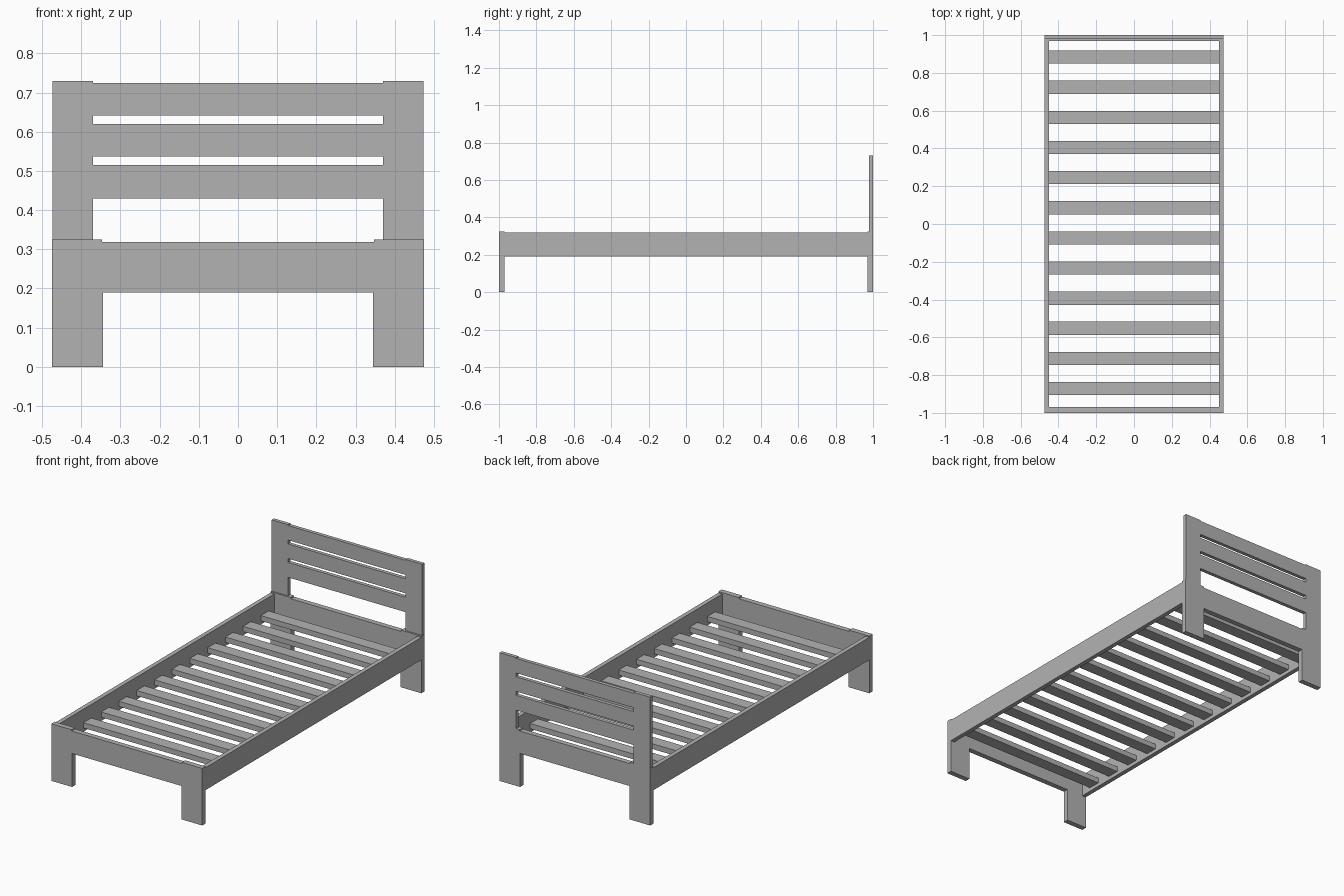
import bpy, math
from mathutils import Matrix

if "Cube" in bpy.data.objects:
    bpy.data.objects.remove(bpy.data.objects["Cube"])

mat = bpy.data.materials.new("plain grey")
mat.diffuse_color = (0.45, 0.45, 0.45, 1)
mat.use_nodes = True
mat.node_tree.nodes["Principled BSDF"].inputs["Base Color"].default_value = mat.diffuse_color


def board(name, loops, y0, y1):
    """Extrude x/z outlines (first outer, rest holes) between y0 and y1."""
    cu = bpy.data.curves.new(name + "_profile", 'CURVE')
    cu.dimensions = '2D'
    cu.fill_mode = 'BOTH'
    cu.extrude = (y1 - y0) / 2
    for pts in loops:
        sp = cu.splines.new('POLY')
        sp.points.add(len(pts) - 1)
        for p, (x, z) in zip(sp.points, pts):
            p.co = (x, z, 0, 1)
        sp.use_cyclic_u = True
    tmp = bpy.data.objects.new(name + "_tmp", cu)
    bpy.context.collection.objects.link(tmp)
    dg = bpy.context.evaluated_depsgraph_get()
    me = bpy.data.meshes.new_from_object(tmp.evaluated_get(dg))
    bpy.data.objects.remove(tmp)
    me.transform(Matrix.Translation((0, (y0 + y1) / 2, 0))
                 @ Matrix.Rotation(math.pi / 2, 4, 'X'))
    for p in me.polygons:
        p.use_smooth = False
    me.materials.clear()
    me.materials.append(mat)
    ob = bpy.data.objects.new(name, me)
    bpy.context.collection.objects.link(ob)
    return ob


def rect(x0, x1, z0, z1):
    return [(x0, z0), (x1, z0), (x1, z1), (x0, z1)]


def mirrored(half):
    """Right half of an outline, bottom to top, completed on the left."""
    return half + [(-x, z) for x, z in reversed(half)]


# End frames: two wide legs joined by a rail, with raised corners
end = mirrored([(0.345, 0.19), (0.345, 0), (0.475, 0),
                (0.475, 0.325), (0.347, 0.325), (0.347, 0.318)])
board("foot_frame", [end], -1.0, -0.97)
board("head_frame", [end], 0.97, 1.0)

# Headboard: posts and three rails separated by slots
head = mirrored([(0.37, 0.43), (0.37, 0.322), (0.473, 0.322),
                 (0.473, 0.73), (0.37, 0.73), (0.37, 0.725)])
slots = [rect(-0.37, 0.37, z, z + 0.022) for z in (0.515, 0.62)]
board("headboard", [head] + slots, 0.979, 1.0)

# Side rails
for side, x0 in (("left", -0.475), ("right", 0.45)):
    board(side + "_side_rail", [rect(x0, x0 + 0.025, 0.19, 0.318)], -0.97, 0.97)

# Slats
for i in range(12):
    y = -0.871 + i * 0.1595
    board(f"slat_{i + 1}", [rect(-0.45, 0.45, 0.211, 0.241)], y - 0.035, y + 0.035)
